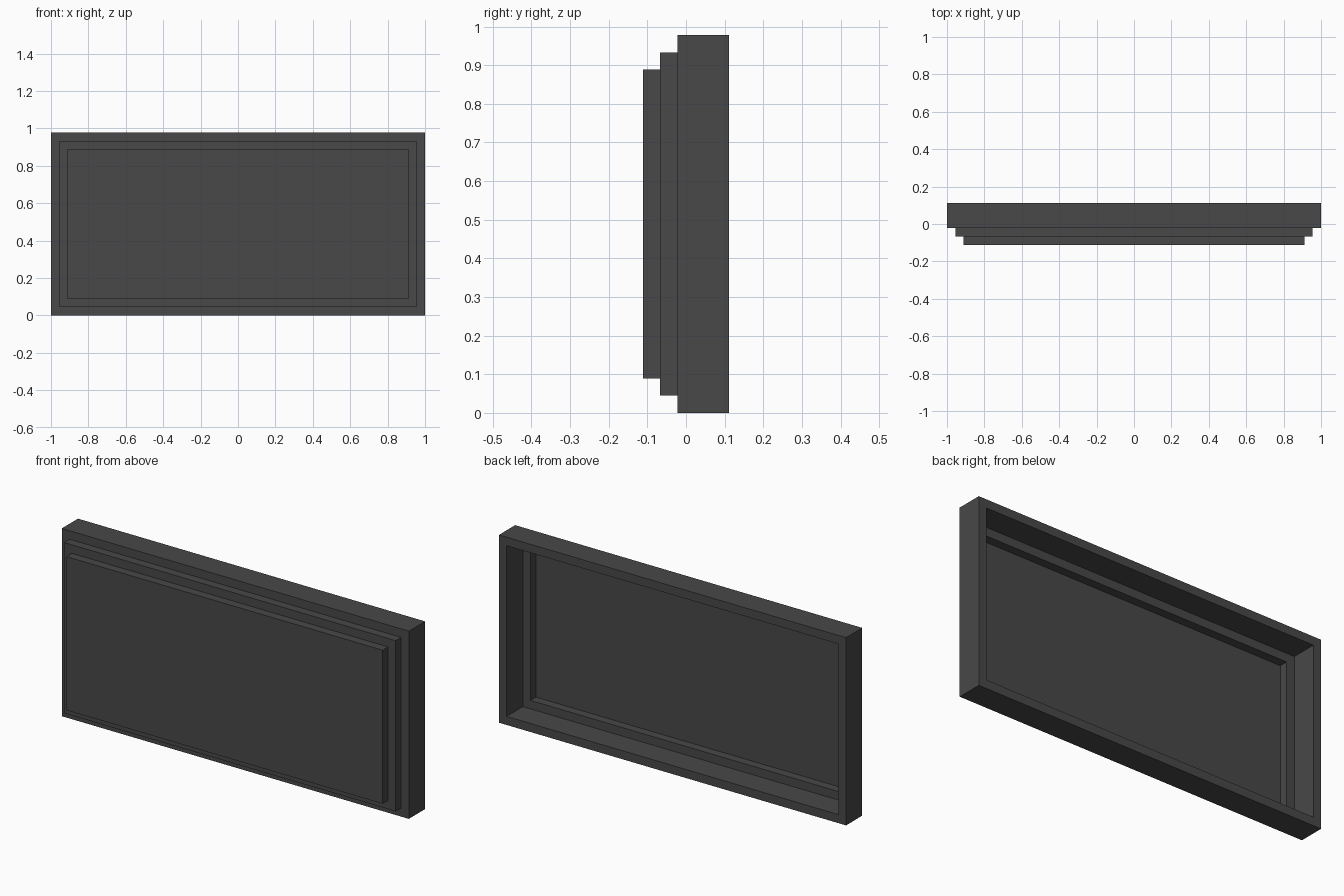
import bpy
import bmesh

cube = bpy.data.objects.get("Cube")
if cube:
    bpy.data.objects.remove(cube, do_unlink=True)

U = 2 / 45                      # step size shared by every tier
WIDTH, HEIGHT = 45 * U, 22 * U
BACK = 2.5 * U

grey = bpy.data.materials.new("dark grey")
grey.use_nodes = True
colour = (0.065, 0.065, 0.065, 1)
grey.diffuse_color = colour
grey.node_tree.nodes["Principled BSDF"].inputs["Base Color"].default_value = colour


def add_object(name, bm):
    bmesh.ops.recalc_face_normals(bm, faces=bm.faces)
    mesh = bpy.data.meshes.new(name)
    bm.to_mesh(mesh)
    bm.free()
    mesh.materials.append(grey)
    obj = bpy.data.objects.new(name, mesh)
    bpy.context.collection.objects.link(obj)


def rectangle(bm, inset, y):
    """Four corner vertices of the outline, moved inwards by inset."""
    x, z0, z1 = WIDTH / 2 - inset, inset, HEIGHT - inset
    return [bm.verts.new(p) for p in
            ((-x, y, z0), (x, y, z0), (x, y, z1), (-x, y, z1))]


def bridge(bm, a, b):
    for i in range(4):
        j = (i + 1) % 4
        bm.faces.new((a[i], a[j], b[j], b[i]))


def frame(name, inset, front, back):
    """Rectangular frame, one step wide, open through the middle."""
    bm = bmesh.new()
    loops = [rectangle(bm, i, y) for i, y in
             ((inset, front), (inset, back), (inset + U, back), (inset + U, front))]
    for i in range(4):
        bridge(bm, loops[i], loops[(i + 1) % 4])
    add_object(name, bm)


def panel(name, inset, front, back):
    """Solid rectangular slab."""
    bm = bmesh.new()
    a, b = rectangle(bm, inset, front), rectangle(bm, inset, back)
    bridge(bm, a, b)
    bm.faces.new(a)
    bm.faces.new(b)
    add_object(name, bm)


# Deep surround, shallow stepped frame, closing front panel
frame("outer_frame", 0, BACK - 3 * U, BACK)
frame("middle_frame", U, BACK - 4 * U, BACK - 3 * U)
panel("front_panel", 2 * U, BACK - 5 * U, BACK - 4 * U)
